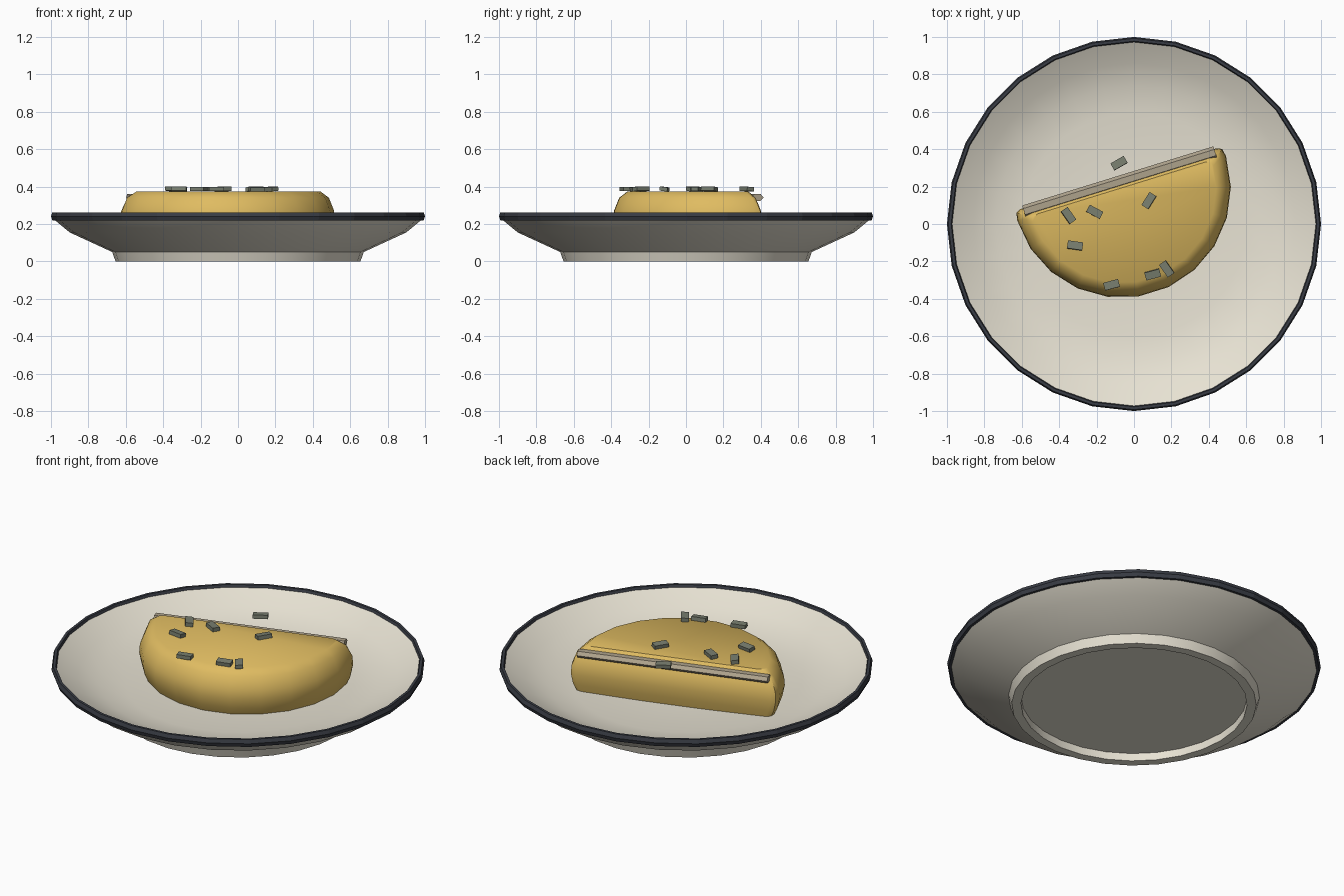
import bpy, bmesh, math, random
from mathutils import Matrix, Vector

if "Cube" in bpy.data.objects:
    bpy.data.objects.remove(bpy.data.objects["Cube"])

random.seed(4)
SIDES = 28


def material(name, rgb):
    m = bpy.data.materials.new(name)
    m.diffuse_color = (*rgb, 1)
    m.use_nodes = True
    m.node_tree.nodes["Principled BSDF"].inputs["Base Color"].default_value = m.diffuse_color
    return m


CREAM = material("cream", (0.80, 0.76, 0.65))
NAVY = material("dark_rim", (0.04, 0.045, 0.058))
YELLOW = material("egg_yellow", (0.74, 0.50, 0.12))
BEIGE = material("filling_beige", (0.42, 0.36, 0.26))
GREEN = material("herb_green", (0.19, 0.21, 0.16))


def finish(bm, name, mat, angle=None):
    bmesh.ops.recalc_face_normals(bm, faces=bm.faces)
    me = bpy.data.meshes.new(name)
    bm.to_mesh(me)
    bm.free()
    ob = bpy.data.objects.new(name, me)
    bpy.context.collection.objects.link(ob)
    me.materials.append(mat)
    if angle:
        bpy.ops.object.select_all(action='DESELECT')
        ob.select_set(True)
        bpy.context.view_layer.objects.active = ob
        bpy.ops.object.shade_smooth_by_angle(angle=math.radians(angle))
    return ob


def loft(bm, rings, closed=False, caps=True):
    """Bridge rings of equal point count; optionally join the last to the first."""
    vs = [[bm.verts.new(p) for p in ring] for ring in rings]
    pairs = list(zip(vs, vs[1:])) + ([(vs[-1], vs[0])] if closed else [])
    n = len(vs[0])
    for a, b in pairs:
        for i in range(n):
            j = (i + 1) % n
            bm.faces.new((a[i], a[j], b[j], b[i]))
    if caps and not closed:
        bm.faces.new(vs[0])
        bm.faces.new(vs[-1])


def circle(r, z):
    return [(r * math.cos(2 * math.pi * i / SIDES),
             r * math.sin(2 * math.pi * i / SIDES), z) for i in range(SIDES)]


# Plate: recessed base, foot ring, flared outside, shallow bowl inside
profile = [(0.605, 0.045), (0.605, 0), (0.655, 0), (0.672, 0.05), (0.90, 0.155),
           (0.988, 0.228), (0.98, 0.252), (0.86, 0.185), (0.74, 0.143),
           (0.60, 0.122), (0.30, 0.115), (0.02, 0.113)]
bm = bmesh.new()
loft(bm, [circle(r, z) for r, z in profile])
finish(bm, "plate", CREAM, 30)

# Dark rim: slim six-sided band around the lip
bm = bmesh.new()
loft(bm, [circle(0.985 + 0.015 * math.cos(k * math.pi / 3),
                 0.241 + 0.025 * math.sin(k * math.pi / 3)) for k in range(6)], closed=True)
finish(bm, "plate_rim", NAVY)

# Food frame: local x runs along the fold, local -y points to the curved side
FOLD = Matrix.Translation((-0.066, 0.19, 0)) @ Matrix.Rotation(0.3, 4, 'Z')


def half_round(inset, back_inset, z, steps=11):
    """Half-circle outline with a flat, corner-rounded back edge."""
    r, back = 0.584 - inset, 0.055 - back_inset
    pts = [(r * math.cos(math.pi * i / steps),
            min(-r * math.sin(math.pi * i / steps), back - 0.03)) for i in range(steps + 1)]
    pts += [(-r + 0.008, back - 0.012), (-r + 0.035, back),
            (r - 0.035, back), (r - 0.008, back - 0.012)]
    return [FOLD @ Vector((x, y, z)) for x, y in pts]


# Folded omelette: half-round pillow with a shoulder below the top
bm = bmesh.new()
loft(bm, [half_round(*layer) for layer in
          [(0.035, 0.012, 0.11), (0.012, 0.003, 0.16), (0, 0, 0.22), (0.004, 0.003, 0.27),
           (0.032, 0.024, 0.34), (0.078, 0.052, 0.375)]])
finish(bm, "omelette", YELLOW, 38)

# Filling strip peeking out along the fold
bm = bmesh.new()
loft(bm, [[FOLD @ Vector((x, 0.036 + 0.034 * math.cos(k * math.pi / 3),
                          0.342 + 0.021 * math.sin(k * math.pi / 3))) for k in range(6)]
          for x in (-0.535, 0.535)])
finish(bm, "filling_strip", BEIGE)

# Chopped herbs: x, y, turn in degrees, each with a slight tilt
herbs = [(-0.08, 0.325, 30), (-0.35, 0.045, -55), (-0.21, 0.065, -28), (0.08, 0.125, 58),
         (-0.315, -0.115, -8), (-0.12, -0.325, 15), (0.10, -0.27, 15), (0.175, -0.24, -55)]
for n, (x, y, turn) in enumerate(herbs, 1):
    bm = bmesh.new()
    m = (Matrix.Translation((x, y, 0.387)) @ Matrix.Rotation(math.radians(turn), 4, 'Z')
         @ Matrix.Rotation(random.uniform(-0.15, 0.15), 4, 'X')
         @ Matrix.Diagonal((0.082, 0.042, 0.022, 1)))
    bmesh.ops.create_cube(bm, size=1, matrix=m)
    finish(bm, f"herb_{n}", GREEN)
